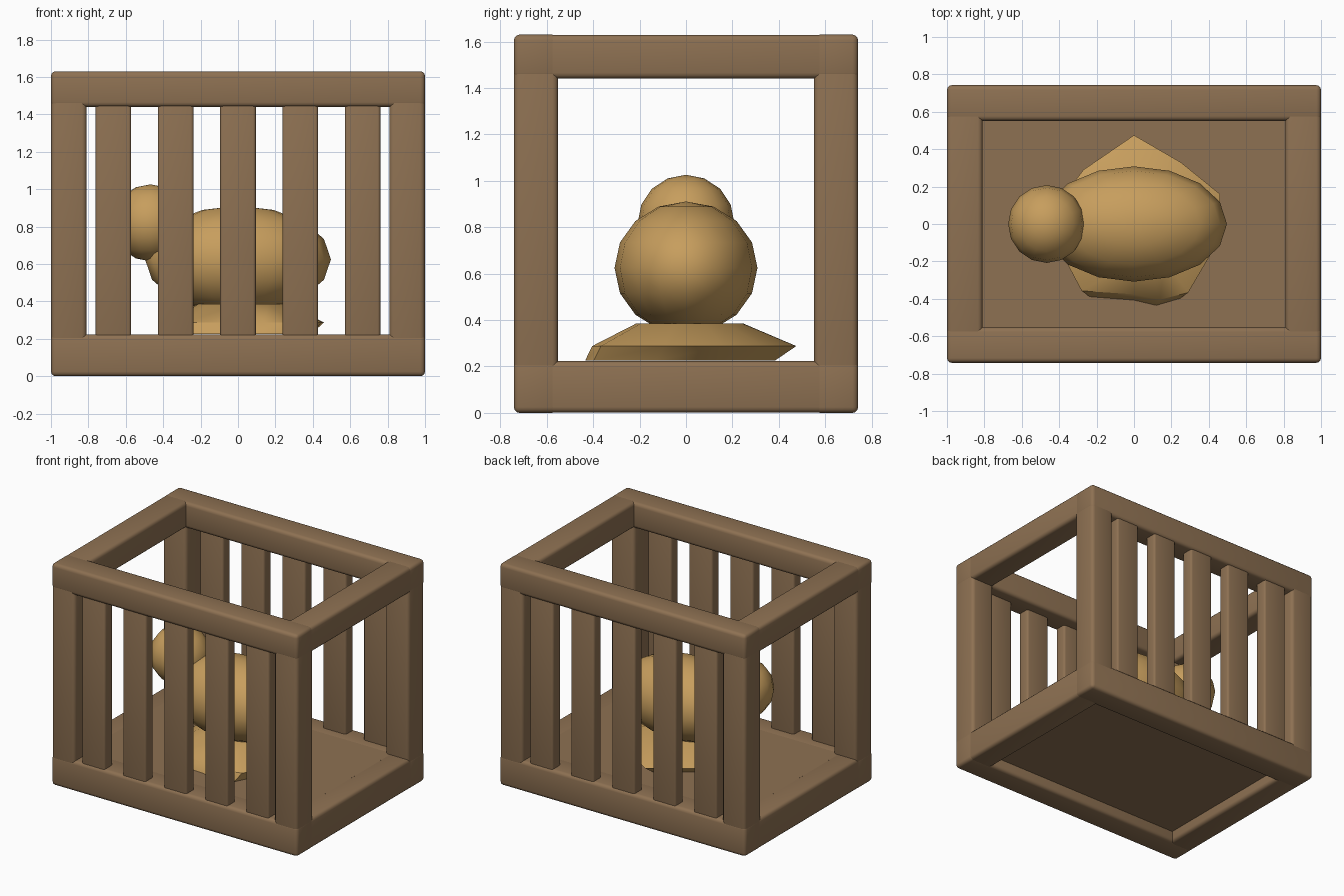
import bpy, bmesh, math
from mathutils import Vector

if "Cube" in bpy.data.objects:
    bpy.data.objects.remove(bpy.data.objects["Cube"])


def material(name, rgb):
    m = bpy.data.materials.new(name)
    m.diffuse_color = (*rgb, 1)
    m.use_nodes = True
    m.node_tree.nodes["Principled BSDF"].inputs["Base Color"].default_value = m.diffuse_color
    return m


WOOD = material("brown wood", (0.27, 0.165, 0.085))
TAN = material("golden tan", (0.57, 0.34, 0.11))


def finish(name, bm, mat, angle=None):
    bmesh.ops.recalc_face_normals(bm, faces=bm.faces)
    mesh = bpy.data.meshes.new(name)
    bm.to_mesh(mesh)
    bm.free()
    mesh.materials.append(mat)
    ob = bpy.data.objects.new(name, mesh)
    bpy.context.collection.objects.link(ob)
    if angle:
        bpy.ops.object.select_all(action='DESELECT')
        ob.select_set(True)
        bpy.context.view_layer.objects.active = ob
        bpy.ops.object.shade_smooth_by_angle(angle=math.radians(angle))
    return ob


def beam(name, lo, hi, bevel=0.025):
    """Box between two corners with rounded edges."""
    lo, hi = Vector(lo), Vector(hi)
    bm = bmesh.new()
    bmesh.ops.create_cube(bm, size=1)
    for v in bm.verts:
        v.co = (lo + hi) / 2 + v.co * (hi - lo)
    if bevel:
        bmesh.ops.bevel(bm, geom=bm.edges[:], offset=bevel, segments=3,
                        profile=0.5, affect='EDGES')
    return finish(name, bm, WOOD, 40)


def ball(name, centre, radii):
    bm = bmesh.new()
    bmesh.ops.create_uvsphere(bm, u_segments=16, v_segments=8, radius=1)
    for v in bm.verts:
        v.co = Vector(centre) + v.co * Vector(radii)
    return finish(name, bm, TAN, 50)


X, Y, H, T = 1.0, 0.742, 1.63, 0.19   # cage half width, half depth, height, beam
E = 0.0006                            # tiny inset so joints do not overlap

# Long and short rails, bottom and top
for level, z0, z1 in (("bottom", 0, 0.224), ("top", H - T, H)):
    for side, s in (("front", -1), ("back", 1)):
        a, b = sorted((s * Y, s * (Y - T)))
        beam(f"{level}_rail_{side}", (-X, a, z0), (X, b, z1))
    for side, s in (("left", -1), ("right", 1)):
        a, b = sorted((s * (X - E), s * (X - T)))
        beam(f"{level}_rail_{side}", (a, E - Y, z0 + E), (b, Y - E, z1 - E))

# Corner posts
for sx in (-1, 1):
    for sy in (-1, 1):
        xa, xb = sorted((sx * (X - 2 * E), sx * (X - T - E)))
        ya, yb = sorted((sy * (Y - 2 * E), sy * (Y - T - E)))
        beam("corner_post", (xa, ya, 2 * E), (xb, yb, H - 2 * E))

# Slats along the front and back
for side, s in (("front", -1), ("back", 1)):
    ya, yb = sorted((s * 0.73, s * 0.64))
    for i in range(-2, 3):
        x = i * 0.333
        beam(f"{side}_slat", (x - 0.095, ya, 0.17), (x + 0.095, yb, 1.48), 0.015)

# Thick floor panel, flush on top and slightly recessed underneath
beam("floor", (-0.85, -0.6, 0.08), (0.85, 0.6, 0.2235), 0)

# Bird body and head
ball("bird_body", (0, 0, 0.625), (0.497, 0.308, 0.286))
ball("bird_head", (-0.467, 0, 0.82), (0.206, 0.208, 0.206))

# Rough faceted nest: rings of one irregular outline, base leaning forward
outline = [(0.46, 0.16), (0.25, 0.33), (0, 0.475), (-0.27, 0.29), (-0.4, 0.12),
           (-0.38, -0.18), (-0.28, -0.38), (0, -0.4), (0.14, -0.43),
           (0.29, -0.39), (0.45, -0.1)]


def ring(z, kx, front, back, dy):
    return [bm.verts.new((x * kx, y * (front if y < 0 else back) + dy, z))
            for x, y in outline]


bm = bmesh.new()
rings = [ring(0.225, 0.85, 0.93, 0.88, -0.035), ring(0.288, 1, 0.94, 1, 0),
         ring(0.385, 0.56, 0.5, 0.52, 0)]
n = len(outline)
for low, high in zip(rings, rings[1:]):
    for i in range(n):
        j = (i + 1) % n
        bm.faces.new((low[i], low[j], high[j], high[i]))
bm.faces.new(rings[0])
bm.faces.new(rings[-1])
finish("nest", bm, TAN, 35)
